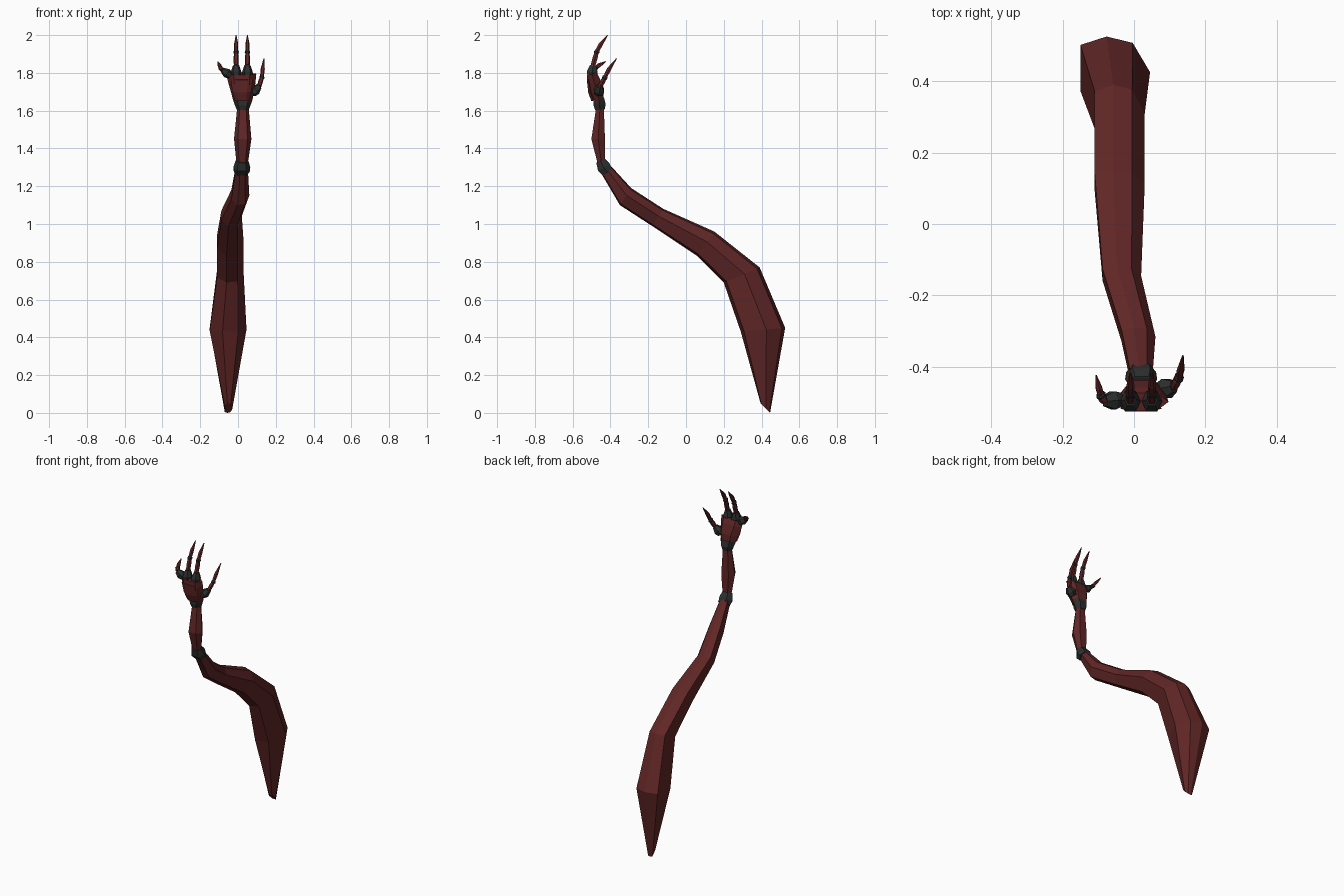
import bpy, bmesh
from mathutils import Vector

if "Cube" in bpy.data.objects:
    bpy.data.objects.remove(bpy.data.objects["Cube"])


def material(name, rgb):
    m = bpy.data.materials.new(name)
    m.diffuse_color = (*rgb, 1)
    m.use_nodes = True
    m.node_tree.nodes["Principled BSDF"].inputs["Base Color"].default_value = m.diffuse_color
    return m


RED = material("dark red plate", (0.118, 0.019, 0.019))
GREY = material("charcoal joint", (0.026, 0.027, 0.027))


def loft(name, rings, mat):
    """Skin a list of equal-sized point rings and cap both ends."""
    bm = bmesh.new()
    vs = [[bm.verts.new(p) for p in r] for r in rings]
    n = len(vs[0])
    for a, b in zip(vs, vs[1:]):
        for i in range(n):
            j = (i + 1) % n
            bm.faces.new((a[i], a[j], b[j], b[i]))
    bm.faces.new(vs[0])
    bm.faces.new(vs[-1])
    bmesh.ops.recalc_face_normals(bm, faces=bm.faces)
    me = bpy.data.meshes.new(name)
    bm.to_mesh(me)
    bm.free()
    me.materials.append(mat)
    ob = bpy.data.objects.new(name, me)
    bpy.context.collection.objects.link(ob)
    return ob


HEX = [(-1, 0), (-.55, 1), (.55, 1), (1, 0), (.55, -1), (-.55, -1)]
# lopsided upper-arm section: ridge left of centre, lower right shoulder
ARM = [(-1, .8), (-.25, 1), (.5, .85), (1, .15), (.55, -.85), (-.3, -1), (-1, -.3)]


def limb(name, stations, mat, profile=HEX):
    """Stations: x, y, z, half width, half depth along a path."""
    pts = [Vector(s[:3]) for s in stations]
    rings = []
    for i, s in enumerate(stations):
        t = (pts[min(i + 1, len(pts) - 1)] - pts[max(i - 1, 0)]).normalized()
        d = Vector((0, 1, 0))
        d = (d - t * d.dot(t)).normalized()
        side = d.cross(t)
        rings.append([pts[i] + side * u * s[3] + d * v * s[4] for u, v in profile])
    return loft(name, rings, mat)


# upper arm: x min, x max, front edge (y, z), back edge (y, z)
arm = [
    (-.07, -.03, (.395, .05), (.445, 0)),
    (-.15, .045, (.29, .43), (.525, .45)),
    (-.11, .03, (.20, .69), (.39, .77)),
    (-.11, .03, (.06, .83), (.15, .96)),
    (-.088, .02, (-.18, .99), (-.12, 1.08)),
    (-.035, .06, (-.35, 1.10), (-.29, 1.19)),
    (-.012, .052, (-.45, 1.27), (-.40, 1.31)),
]
rings = []
for x0, x1, f, b in arm:
    f, b = Vector((0, *f)), Vector((0, *b))
    rings.append([(f + b) / 2 + (b - f) / 2 * v + Vector(((x0 + x1) / 2 + (x1 - x0) / 2 * u, 0, 0))
                  for u, v in ARM])
loft("upper_arm", rings, RED)

# elbow, forearm and wrist
limb("elbow_collar", [(.02, -.415, 1.275, .042, .03), (.02, -.435, 1.30, .045, .036),
                      (.022, -.452, 1.335, .034, .025)], GREY)
limb("forearm", [(.022, -.447, 1.32, .03, .02), (.025, -.465, 1.45, .046, .036),
                 (.026, -.455, 1.62, .03, .02)], RED)
limb("wrist_collar", [(.025, -.456, 1.605, .032, .025), (.025, -.457, 1.63, .042, .032),
                      (.025, -.462, 1.665, .054, .028)], GREY)

# palm with dark knuckle ridge and heel pad
limb("palm", [(.025, -.46, 1.645, .048, .025), (.025, -.472, 1.70, .062, .035),
              (.02, -.49, 1.76, .074, .034), (.02, -.498, 1.795, .077, .026)], RED)
limb("hand_back_guard", [(.022, -.49, 1.655, .04, .012), (.02, -.506, 1.70, .05, .012),
                         (.02, -.517, 1.765, .058, .008)], RED)


def finger(name, p0, p1, p2, p3, r):
    """Dark knuckle, thin bone, dark joint, pointed claw."""
    p0, p1, p2, p3 = map(Vector, (p0, p1, p2, p3))
    st = lambda p, k: (*p, r * k, r * k)
    limb(name + "_knuckle", [st(p0, .8), st(p0.lerp(p1, .45), 1.05), st(p1, .6)], GREY)
    limb(name + "_bone", [st(p1, .45), st(p1.lerp(p2, .6), .5), st(p2, .36)], RED)
    k = (p2 - p1).normalized() * r * .4
    limb(name + "_joint", [st(p2 - k, .4), st(p2, .55), st(p2 + k, .4)], GREY)
    bend = p2.lerp(p3, .45) - Vector((0, .005, 0))
    limb(name + "_claw", [st(p2, .38), st(bend, .42), st(p3, .08)], RED)


for label, x in (("middle_finger", -.01), ("index_finger", .05)):
    finger(label, (x, -.5, 1.775), (x, -.492, 1.84), (x, -.473, 1.91), (x, -.415, 2.0), .027)
finger("little_finger", (-.04, -.492, 1.785), (-.082, -.496, 1.815),
       (-.092, -.48, 1.825), (-.106, -.424, 1.86), .024)
finger("thumb", (.075, -.465, 1.69), (.112, -.455, 1.73),
       (.126, -.43, 1.775), (.137, -.368, 1.876), .026)
